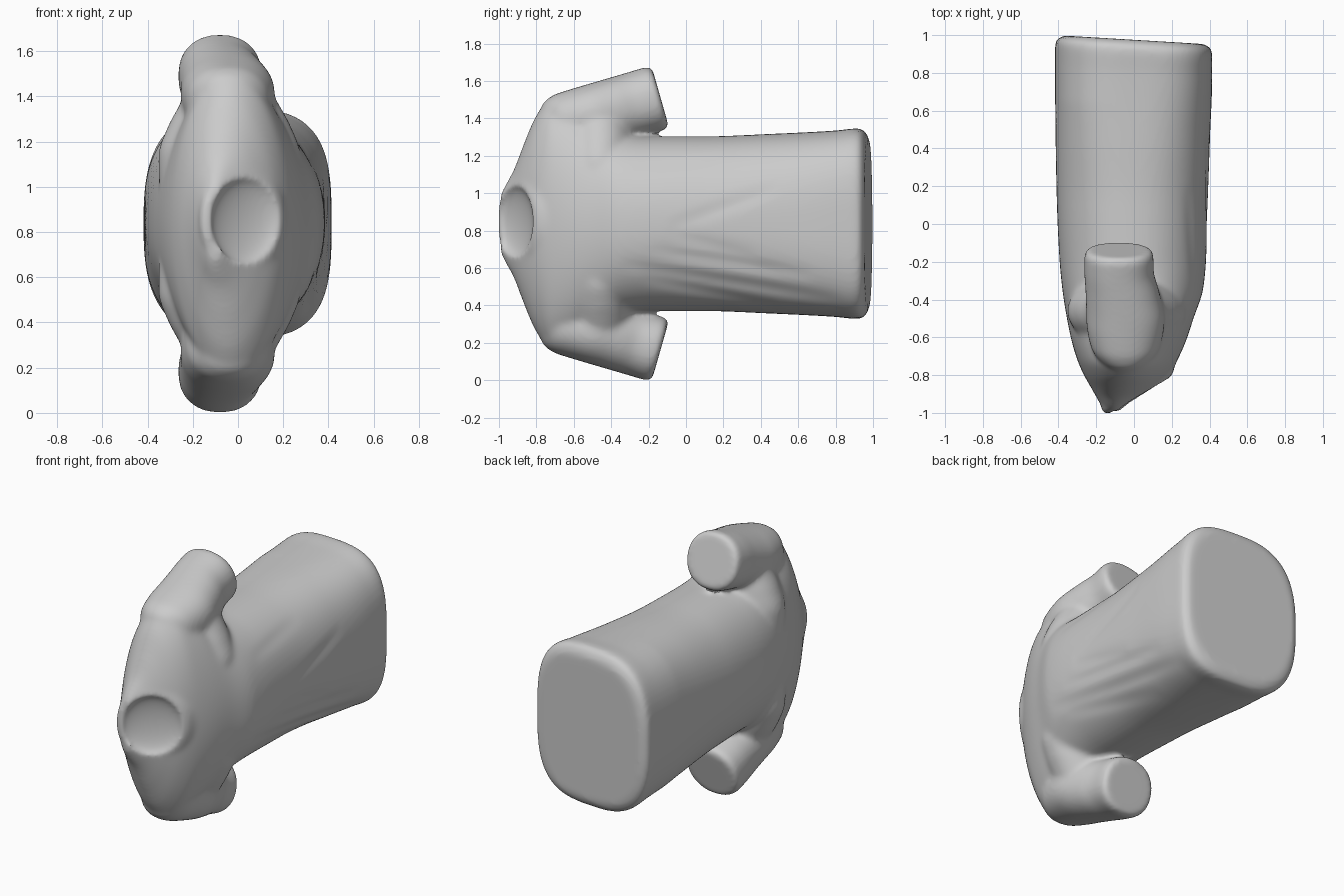
import bpy, bmesh, math
from mathutils import Vector

if "Cube" in bpy.data.objects:
    bpy.data.objects.remove(bpy.data.objects["Cube"])

MID_Z = 0.837


def pchip(rows, t):
    """Smooth, overshoot-free interpolation of rows keyed by their first value."""
    i = max(k for k in range(len(rows) - 1) if rows[k][0] <= t + 1e-9)
    a, b = rows[i], rows[i + 1]
    h = b[0] - a[0]
    u = (t - a[0]) / h

    def tangent(k, c):
        if k in (0, len(rows) - 1):
            j = min(k, len(rows) - 2)
            return (rows[j + 1][c] - rows[j][c]) / (rows[j + 1][0] - rows[j][0])
        s0 = (rows[k][c] - rows[k - 1][c]) / (rows[k][0] - rows[k - 1][0])
        s1 = (rows[k + 1][c] - rows[k][c]) / (rows[k + 1][0] - rows[k][0])
        return 0 if s0 * s1 <= 0 else 2 * s0 * s1 / (s0 + s1)

    out = []
    for c in range(1, len(a)):
        m0, m1 = tangent(i, c) * h, tangent(i + 1, c) * h
        out.append((2*u**3 - 3*u**2 + 1) * a[c] + (u**3 - 2*u**2 + u) * m0
                   + (3*u**2 - 2*u**3) * b[c] + (u**3 - u**2) * m1)
    return out


def oval(n, power, left_power=None):
    """Rounded-square outline; the -x half may be rounder than the +x half."""
    for k in range(n):
        a = 2 * math.pi * k / n
        c, s = math.cos(a), math.sin(a)
        p = left_power if left_power and c < 0 else power
        yield (math.copysign(abs(c) ** (2 / p), c),
               math.copysign(abs(s) ** (2 / p), s))


def skin(bm, rings):
    """Joins rings of points into a closed tube."""
    vs = [[bm.verts.new(p) for p in r] for r in rings]
    n = len(vs[0])
    faces = [bm.faces.new(vs[0]), bm.faces.new(vs[-1][::-1])]
    for a, b in zip(vs, vs[1:]):
        for k in range(n):
            faces.append(bm.faces.new((a[k], b[k], b[(k + 1) % n], a[(k + 1) % n])))
    bmesh.ops.recalc_face_normals(bm, faces=faces)


# cloth creases: start y,z, end y,z, side (+1/-1), depth
CREASES = [(-0.35, 0.62, 0.85, 0.43, 1, 0.016), (-0.25, 0.55, 0.5, 0.40, 1, 0.014),
           (-0.2, 0.70, 0.7, 0.56, 1, 0.014), (-0.1, 0.78, 0.4, 0.66, 1, 0.010),
           (-0.1, 0.82, 0.5, 1.03, 1, 0.010), (-0.3, 1.12, 0.2, 1.18, 1, 0.007)]


def crease(y, z):
    d = 0
    for y0, z0, y1, z1, s, depth in CREASES:
        u = (y - y0) / (y1 - y0)
        if 0 < u < 1:
            w = (z - z0 - u * (z1 - z0)) / 0.028
            d += depth * math.sin(math.pi * u) ** 0.7 * math.exp(-w * w)
    return d


bm = bmesh.new()

# torso: y, left x, right x, half height, roundness, end slant
TORSO = [(-0.992, -0.14, -0.06, 0.16, 2.0, 0), (-0.965, -0.17, -0.02, 0.21, 2.0, 0),
         (-0.92, -0.197, 0.045, 0.29, 2.0, 0), (-0.87, -0.225, 0.11, 0.42, 1.95, 0),
         (-0.80, -0.265, 0.18, 0.58, 1.95, 0),
         (-0.72, -0.30, 0.23, 0.675, 1.95, 0), (-0.62, -0.33, 0.275, 0.655, 1.95, 0),
         (-0.50, -0.355, 0.315, 0.57, 2.05, 0), (-0.34, -0.38, 0.367, 0.48, 2.2, 0),
         (-0.18, -0.395, 0.382, 0.467, 2.2, 0), (0.1, -0.408, 0.39, 0.467, 2.25, 0),
         (0.45, -0.415, 0.402, 0.48, 2.5, 0), (0.80, -0.418, 0.414, 0.498, 3.0, -0.04),
         (0.925, -0.418, 0.414, 0.51, 3.2, -0.06), (0.952, -0.412, 0.41, 0.498, 3.2, -0.06),
         (0.975, -0.375, 0.375, 0.455, 3.2, -0.06)]
rings = []
steps = sorted({r[0] for r in TORSO} | {-0.98 + 0.02 * k for k in range(97)})
for y in steps:
    x0, x1, hz, power, slant = pchip(TORSO, y)
    ring = []
    for u, v in oval(120, power, min(power, 2.75)):
        x, z = (x0 + x1) / 2 + u * (x1 - x0) / 2, MID_Z + v * hz
        if u > 0:
            x -= crease(y, z) * min(1, u * 2)
        ring.append((x, y + slant * x, z))
    rings.append(ring)
skin(bm, rings)

# shoulder webbing: height from the middle, half width, half depth
WEB = [(0.0, 0.30, 0.20), (0.30, 0.315, 0.20), (0.44, 0.268, 0.19), (0.50, 0.235, 0.18),
       (0.57, 0.195, 0.16), (0.66, 0.14, 0.10)]
rings = []
for k in range(-22, 23):
    rx, ry = pchip(WEB, abs(k) * 0.03)
    rings.append([(-0.038 + u * rx, -0.46 + v * ry, MID_Z + k * 0.03) for u, v in oval(64, 2)])
skin(bm, rings)

# sleeves: distance along arm, half width, half depth, centre x
SLEEVE = [(-0.115, 0.07, 0.10, -0.045), (-0.08, 0.13, 0.145, -0.045), (0.0, 0.185, 0.17, -0.045),
          (0.15, 0.208, 0.173, -0.045), (0.30, 0.195, 0.174, -0.062), (0.42, 0.184, 0.175, -0.08),
          (0.50, 0.184, 0.176, -0.08), (0.528, 0.168, 0.16, -0.08)]
axis = Vector((0, 0.962, 0.275))
across = Vector((0, -0.275, 0.962))
for side in (1, -1):
    rings = []
    for k in range(44):
        d = min(-0.115 + 0.015 * k, 0.528)
        rx, rd, cx = pchip(SLEEVE, d)
        ring = []
        for u, v in oval(48, 2.2):
            p = Vector((cx + u * rx, -0.645, 0.532)) + axis * d + across * (v * rd)
            ring.append((p.x, p.y, MID_Z + side * p.z))
        rings.append(ring)
    skin(bm, rings)

# slanted neck collar: y at centre, half width, half height
NECK = [(-0.915, 0.16, 0.20), (-0.90, 0.183, 0.222), (-0.87, 0.194, 0.236),
        (-0.80, 0.196, 0.238), (-0.6, 0.20, 0.25)]
skin(bm, [[(0.022 + u * rx, y + 0.58 * u * rx, 0.85 + v * rz) for u, v in oval(48, 2.2)]
          for y, rx, rz in NECK])

mesh = bpy.data.meshes.new("shirt_torso")
bm.to_mesh(mesh)
bm.free()
shirt = bpy.data.objects.new("shirt_torso", mesh)
bpy.context.collection.objects.link(shirt)

# shallow hollow pressed into the neck opening
bpy.ops.mesh.primitive_uv_sphere_add(segments=48, ring_count=24, radius=1,
                                     location=(0.035, -0.915, 0.85),
                                     rotation=(0, 0, math.atan(0.58)))
cutter = bpy.context.object
cutter.name = "neck_hollow_cutter"
cutter.scale = (0.175, 0.05, 0.19)
cutter.hide_render = True

# fuse the parts, blend the seams, cut the hollow, soften everything
fuse = shirt.modifiers.new("fuse", 'REMESH')
fuse.mode, fuse.voxel_size = 'VOXEL', 0.012
blend = shirt.modifiers.new("blend", 'SMOOTH')
blend.factor, blend.iterations = 0.5, 14
cut = shirt.modifiers.new("cut", 'BOOLEAN')
cut.operation, cut.object, cut.solver = 'DIFFERENCE', cutter, 'EXACT'
even = shirt.modifiers.new("even", 'REMESH')
even.mode, even.voxel_size = 'VOXEL', 0.012
soft = shirt.modifiers.new("soften", 'SMOOTH')
soft.factor, soft.iterations = 0.5, 6

bpy.ops.object.select_all(action='DESELECT')
bpy.context.view_layer.objects.active = shirt
shirt.select_set(True)
for m in ("fuse", "blend", "cut", "even", "soften"):
    bpy.ops.object.modifier_apply(modifier=m)
bpy.data.objects.remove(cutter)
bpy.ops.object.shade_smooth_by_angle(angle=math.radians(40))
